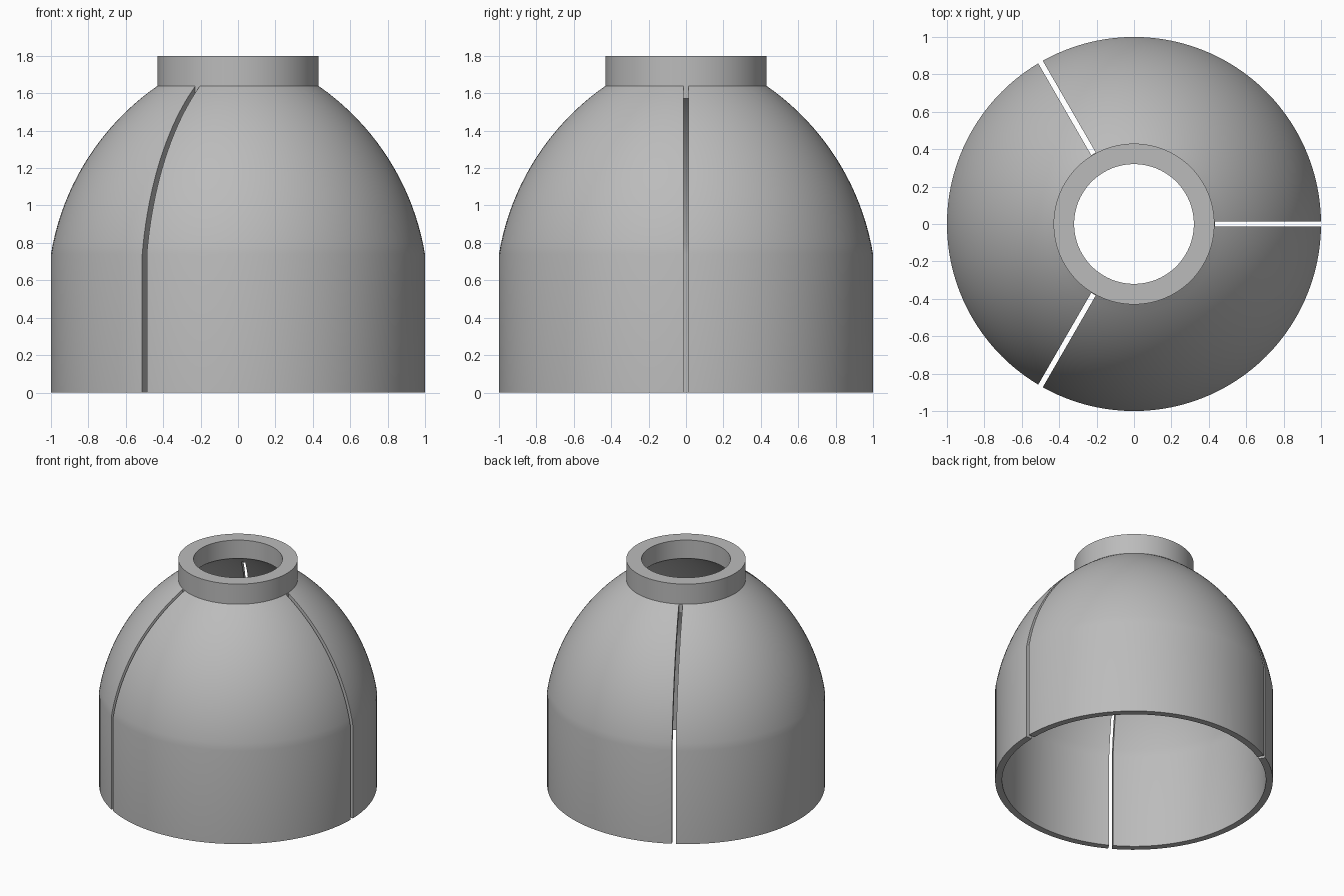
import bpy, bmesh, math
from mathutils import Matrix, Vector

SEGMENTS = 120
COLLAR_R, BORE_R = 0.43, 0.32
SHOULDER_Z, COLLAR_Z, TOP_Z = 0.74, 1.64, 1.80
SLIT_WIDTH = 0.028

if "Cube" in bpy.data.objects:
    bpy.data.objects.remove(bpy.data.objects["Cube"])

grey = bpy.data.materials.new("plain grey")
grey.use_nodes = True
colour = (0.5, 0.5, 0.5, 1)
grey.diffuse_color = colour
grey.node_tree.nodes["Principled BSDF"].inputs["Base Color"].default_value = colour


def arc(start, end, bulge, steps=20):
    """Circular arc between two (r, z) points, bowed outward by bulge."""
    a, b = Vector(start), Vector(end)
    chord = b - a
    out = Vector((chord.y, -chord.x)).normalized()
    radius = (chord.length ** 2 / 4 + bulge ** 2) / (2 * bulge)
    centre = (a + b) / 2 + out * (bulge - radius)
    half = math.asin(chord.length / 2 / radius)
    along = chord.normalized()
    angles = [half * (2 * i / steps - 1) for i in range(steps + 1)]
    return [tuple(centre + radius * (out * math.cos(t) + along * math.sin(t))) for t in angles]


def make_object(name, bm):
    bmesh.ops.recalc_face_normals(bm, faces=bm.faces)
    mesh = bpy.data.meshes.new(name)
    bm.to_mesh(mesh)
    bm.free()
    obj = bpy.data.objects.new(name, mesh)
    bpy.context.collection.objects.link(obj)
    return obj


# Dome shell with collar: closed wall section turned about the vertical axis
outer = [(1, 0)] + arc((1, SHOULDER_Z), (COLLAR_R, COLLAR_Z), 0.108)
collar = [(COLLAR_R, TOP_Z), (BORE_R, TOP_Z)]
inner = arc((0.95, SHOULDER_Z), (BORE_R, 1.655), 0.108)[::-1] + [(0.95, 0)]
bm = bmesh.new()
verts = [bm.verts.new((r, 0, z)) for r, z in outer + collar + inner]
edges = [bm.edges.new((v, verts[i - 1])) for i, v in enumerate(verts)]
bmesh.ops.spin(bm, geom=verts + edges, cent=(0, 0, 0), axis=(0, 0, 1),
               angle=math.tau, steps=SEGMENTS, use_merge=True)
bmesh.ops.remove_doubles(bm, verts=bm.verts, dist=1e-5)
shell = make_object("dome_shell", bm)
shell.data.materials.append(grey)

# Three radial slits, open at the base and ending at the collar
bm = bmesh.new()
slit_start, slit_end = COLLAR_R + 0.003, 1.2
for k in range(3):
    place = (Matrix.Rotation(k * math.tau / 3, 4, "Z")
             @ Matrix.Translation(((slit_start + slit_end) / 2, 0, 0.8))
             @ Matrix.Diagonal((slit_end - slit_start, SLIT_WIDTH, 2, 1)))
    bmesh.ops.create_cube(bm, size=1, matrix=place)
cutter = make_object("slit_cutter", bm)
cutter.hide_render = True

cut = shell.modifiers.new("slits", "BOOLEAN")
cut.operation = "DIFFERENCE"
cut.solver = "EXACT"
cut.object = cutter
bpy.ops.object.select_all(action="DESELECT")
shell.select_set(True)
bpy.context.view_layer.objects.active = shell
bpy.ops.object.modifier_apply(modifier=cut.name)
bpy.data.objects.remove(cutter)

bpy.ops.object.shade_smooth_by_angle(angle=math.radians(25))
